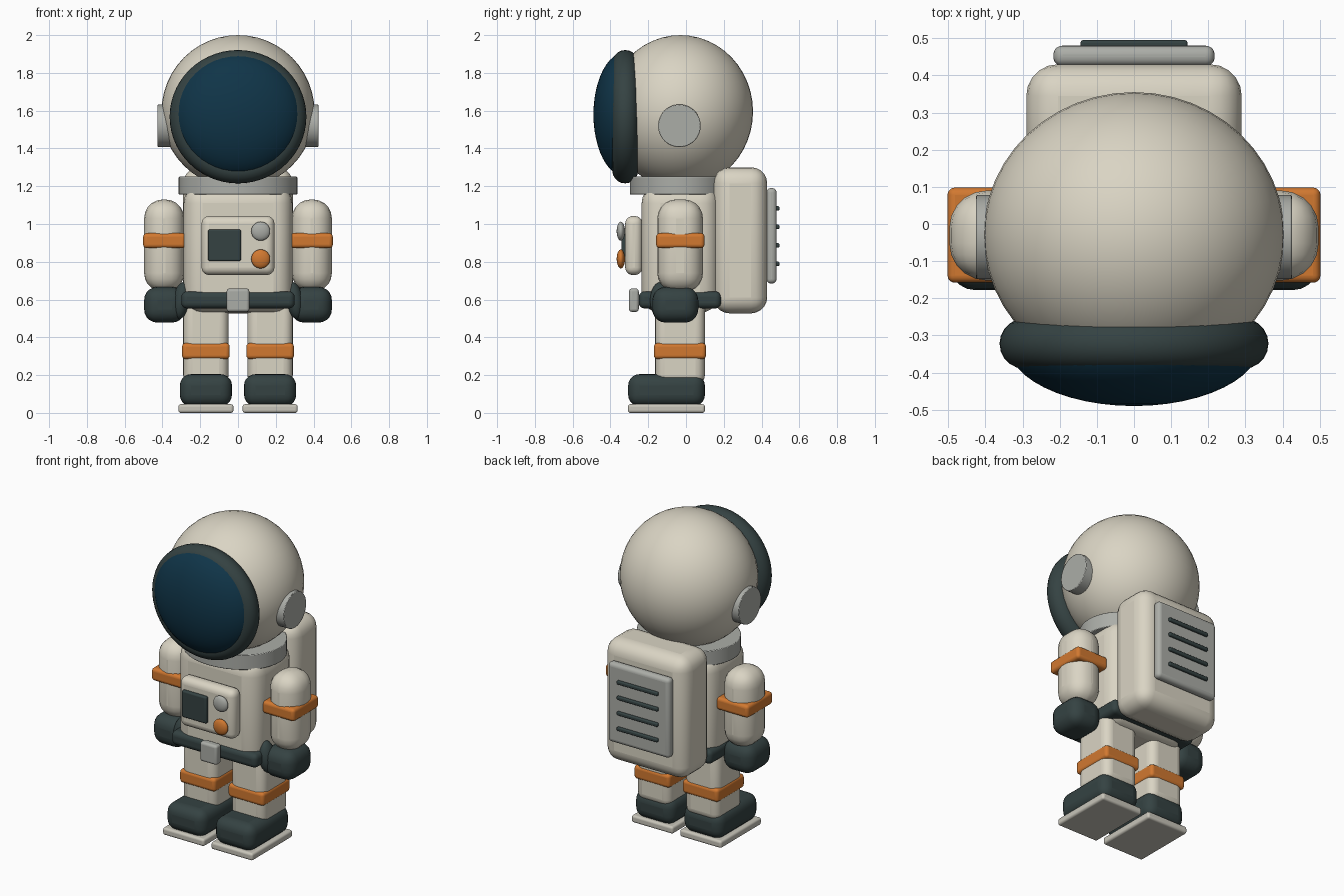
import bpy
import bmesh
from math import pi, radians
from mathutils import Matrix, Vector

cube = bpy.data.objects.get("Cube")
if cube:
    bpy.data.objects.remove(cube, do_unlink=True)


def material(name, r, g, b):
    m = bpy.data.materials.new(name)
    m.use_nodes = True
    m.diffuse_color = (r, g, b, 1)
    bsdf = m.node_tree.nodes["Principled BSDF"]
    bsdf.inputs["Base Color"].default_value = (r, g, b, 1)
    bsdf.inputs["Roughness"].default_value = 0.6
    return m


CREAM = material("suit cream", 0.70, 0.66, 0.55)
GREY = material("fitting grey", 0.41, 0.42, 0.39)
SOLE = material("sole light grey", 0.58, 0.56, 0.49)
DARK = material("rubber dark green grey", 0.035, 0.055, 0.055)
ORANGE = material("band orange", 0.64, 0.19, 0.03)
VISOR = material("visor deep blue", 0.005, 0.035, 0.065)
BODY_Y = -0.03


def finish(name, bm, mat, bevel=0, segments=5):
    """Turn a bmesh into a smooth-shaded object, with rounded edges if asked."""
    bmesh.ops.recalc_face_normals(bm, faces=bm.faces)
    mesh = bpy.data.meshes.new(name)
    bm.to_mesh(mesh)
    bm.free()
    mesh.materials.append(mat)
    ob = bpy.data.objects.new(name, mesh)
    bpy.context.collection.objects.link(ob)
    if bevel:
        mod = ob.modifiers.new("rounding", "BEVEL")
        mod.width = bevel
        mod.segments = segments
        mod.limit_method = "ANGLE"
    bpy.ops.object.select_all(action="DESELECT")
    ob.select_set(True)
    bpy.context.view_layer.objects.active = ob
    bpy.ops.object.shade_smooth_by_angle(angle=radians(35))
    return ob


def box(name, x, y, z, mat, bevel):
    """Rounded box from its (low, high) extents on each axis."""
    lo, hi = Vector((x[0], y[0], z[0])), Vector((x[1], y[1], z[1]))
    bm = bmesh.new()
    bmesh.ops.create_cube(bm, size=1)
    bmesh.ops.scale(bm, vec=hi - lo, verts=bm.verts)
    bmesh.ops.translate(bm, vec=(lo + hi) / 2, verts=bm.verts)
    return finish(name, bm, mat, bevel)


def ellipsoid(name, centre, radii, mat, pole="Z", tilt=0):
    bm = bmesh.new()
    bmesh.ops.create_uvsphere(bm, u_segments=48, v_segments=24, radius=1)
    if pole == "Y":
        bmesh.ops.rotate(bm, matrix=Matrix.Rotation(pi / 2, 3, "X"), verts=bm.verts)
    bmesh.ops.scale(bm, vec=radii, verts=bm.verts)
    bmesh.ops.rotate(bm, matrix=Matrix.Rotation(tilt, 3, "Y"), verts=bm.verts)
    bmesh.ops.translate(bm, vec=centre, verts=bm.verts)
    return finish(name, bm, mat)


def cylinder(name, centre, radii, depth, mat, axis="Z", bevel=0.004):
    bm = bmesh.new()
    bmesh.ops.create_cone(bm, cap_ends=True, segments=48, radius1=1, radius2=1, depth=depth)
    bmesh.ops.scale(bm, vec=(radii[0], radii[1], 1), verts=bm.verts)
    if axis == "X":
        bmesh.ops.rotate(bm, matrix=Matrix.Rotation(pi / 2, 3, "Y"), verts=bm.verts)
    bmesh.ops.translate(bm, vec=centre, verts=bm.verts)
    return finish(name, bm, mat, bevel, 2)


def ring(name, centre, major, minor, mat):
    """Round ring facing the front, spun from a circle."""
    bm = bmesh.new()
    bmesh.ops.create_circle(bm, segments=20, radius=minor)
    bmesh.ops.translate(bm, vec=(major, 0, 0), verts=bm.verts)
    bmesh.ops.spin(bm, geom=bm.verts[:] + bm.edges[:], cent=(0, 0, 0), axis=(0, 1, 0),
                   angle=2 * pi, steps=56, use_merge=True)
    bmesh.ops.remove_doubles(bm, verts=bm.verts, dist=0.0005)
    bmesh.ops.scale(bm, vec=(1, 1, 0.975), verts=bm.verts)
    bmesh.ops.translate(bm, vec=centre, verts=bm.verts)
    return finish(name, bm, mat)


# Helmet
ellipsoid("helmet", (0, BODY_Y, 1.595), (0.405, 0.385, 0.405), CREAM)
ring("visor_rim", (0, -0.322, 1.568), 0.294, 0.068, DARK)
ellipsoid("visor", (0, -0.32, 1.58), (0.342, 0.17, 0.33), VISOR, pole="Y")
cylinder("neck_ring", (0, BODY_Y, 1.203), (0.314, 0.267), 0.095, GREY)

# Torso and belt
box("torso", (-0.288, 0.288), (-0.235, 0.175), (0.53, 1.21), CREAM, 0.1)
box("belt", (-0.3, 0.3), (-0.25, 0.185), (0.553, 0.643), DARK, 0.03)
box("belt_buckle", (-0.06, 0.06), (-0.302, -0.25), (0.535, 0.658), GREY, 0.015)

# Chest control panel
box("chest_panel", (-0.193, 0.193), (-0.322, -0.23), (0.73, 1.042), CREAM, 0.04)
box("chest_screen", (-0.158, 0.015), (-0.342, -0.31), (0.803, 0.972), DARK, 0.01)
for name, z, mat in (("upper_knob", 0.962, GREY), ("lower_knob", 0.815, ORANGE)):
    ellipsoid(name, (0.12, -0.345, z), (0.05, 0.022, 0.05), mat, pole="Y")

# Backpack with vent slats
box("backpack", (-0.29, 0.29), (0.145, 0.43), (0.527, 1.3), CREAM, 0.085)
box("backpack_panel", (-0.217, 0.217), (0.425, 0.48), (0.685, 1.19), GREY, 0.024)
for i in range(4):
    z = 0.789 + i * 0.098
    box(f"vent_slat_{i + 1}", (-0.144, 0.144), (0.465, 0.495), (z - 0.012, z + 0.012), DARK, 0.008)

# Limbs and ear discs on both sides
for side, s in (("left", 1), ("right", -1)):
    def part(name, x, y, z, mat, bevel):
        box(f"{side}_{name}", sorted((s * x[0], s * x[1])), y, z, mat, bevel)

    cylinder(f"{side}_ear_disc", (s * 0.39, -0.035, 1.52), (0.113, 0.113), 0.07, GREY, "X")

    part("arm", (0.285, 0.497), (-0.152, 0.09), (0.64, 1.13), CREAM, 0.1)
    part("arm_band", (0.276, 0.502), (-0.158, 0.098), (0.872, 0.952), ORANGE, 0.02)
    part("glove", (0.28, 0.497), (-0.178, 0.065), (0.478, 0.667), DARK, 0.07)
    ellipsoid(f"{side}_thumb", (s * 0.3, -0.135, 0.595), (0.045, 0.055, 0.098), DARK, tilt=-s * 0.15)

    part("leg", (0.05, 0.29), (-0.163, 0.1), (0.15, 0.64), CREAM, 0.05)
    part("leg_band", (0.044, 0.296), (-0.17, 0.106), (0.285, 0.37), ORANGE, 0.02)
    part("boot", (0.032, 0.308), (-0.306, 0.1), (0.035, 0.205), DARK, 0.06)
    part("sole", (0.024, 0.316), (-0.308, 0.1), (0, 0.046), SOLE, 0.014)
